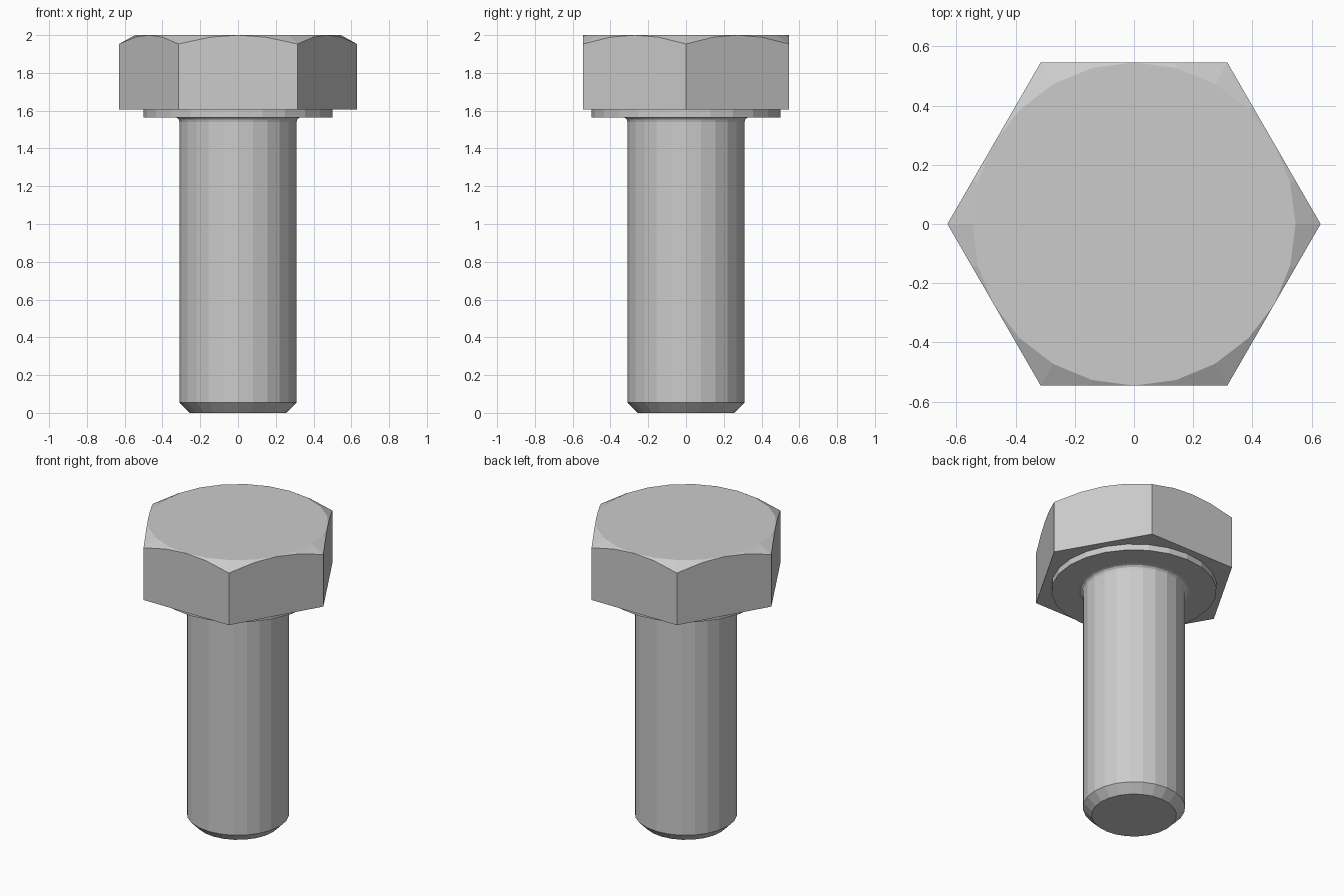
import bpy, bmesh
from math import sin, cos, pi, radians

if "Cube" in bpy.data.objects:
    bpy.data.objects.remove(bpy.data.objects["Cube"])

SIDES = 24
CORNER = 0.63                      # hexagon centre to corner
FLAT = CORNER * cos(pi / 6)        # hexagon centre to flat
HEAD_BASE, TOP = 1.605, 2.0
CHAMFER_SLOPE = 0.047 / (CORNER - FLAT)


def hex_radius(a):
    return FLAT / cos(a % (pi / 3) - pi / 6)


def add_ring(bm, radius, height):
    """One ring of vertices; radius and height are functions of the angle."""
    ring = []
    for i in range(SIDES):
        a = 2 * pi * i / SIDES
        ring.append(bm.verts.new((radius(a) * cos(a), radius(a) * sin(a), height(a))))
    return ring


bm = bmesh.new()
rings = []

# Shank: chamfered tip, straight body, rounded fillet, then washer face
fillet = [(0.31 + 0.025 * (1 - cos(radians(t))), 1.54 + 0.025 * sin(radians(t)))
          for t in (0, 30, 60, 90)]
profile = [(0.257, 0), (0.31, 0.055)] + fillet + [(0.5, 1.565), (0.5, HEAD_BASE)]
for r, z in profile:
    rings.append(add_ring(bm, lambda a: r, lambda a: z))

# Hexagonal head: underside edge, scalloped chamfer edge, round top
rings.append(add_ring(bm, hex_radius, lambda a: HEAD_BASE))
rings.append(add_ring(bm, hex_radius, lambda a: TOP - CHAMFER_SLOPE * (hex_radius(a) - FLAT)))
rings.append(add_ring(bm, lambda a: FLAT, lambda a: TOP))

# Skin between rings and cap both ends
for low, high in zip(rings, rings[1:]):
    for i in range(SIDES):
        j = (i + 1) % SIDES
        bm.faces.new((low[i], low[j], high[j], high[i]))
bm.faces.new(rings[0][::-1])
bm.faces.new(rings[-1])

# The chamfer vanishes at the middle of each flat
bmesh.ops.remove_doubles(bm, verts=bm.verts[:], dist=1e-4)
bmesh.ops.recalc_face_normals(bm, faces=bm.faces[:])

mesh = bpy.data.meshes.new("hex_bolt")
bm.to_mesh(mesh)
bm.free()
bolt = bpy.data.objects.new("hex_bolt", mesh)
bpy.context.collection.objects.link(bolt)
